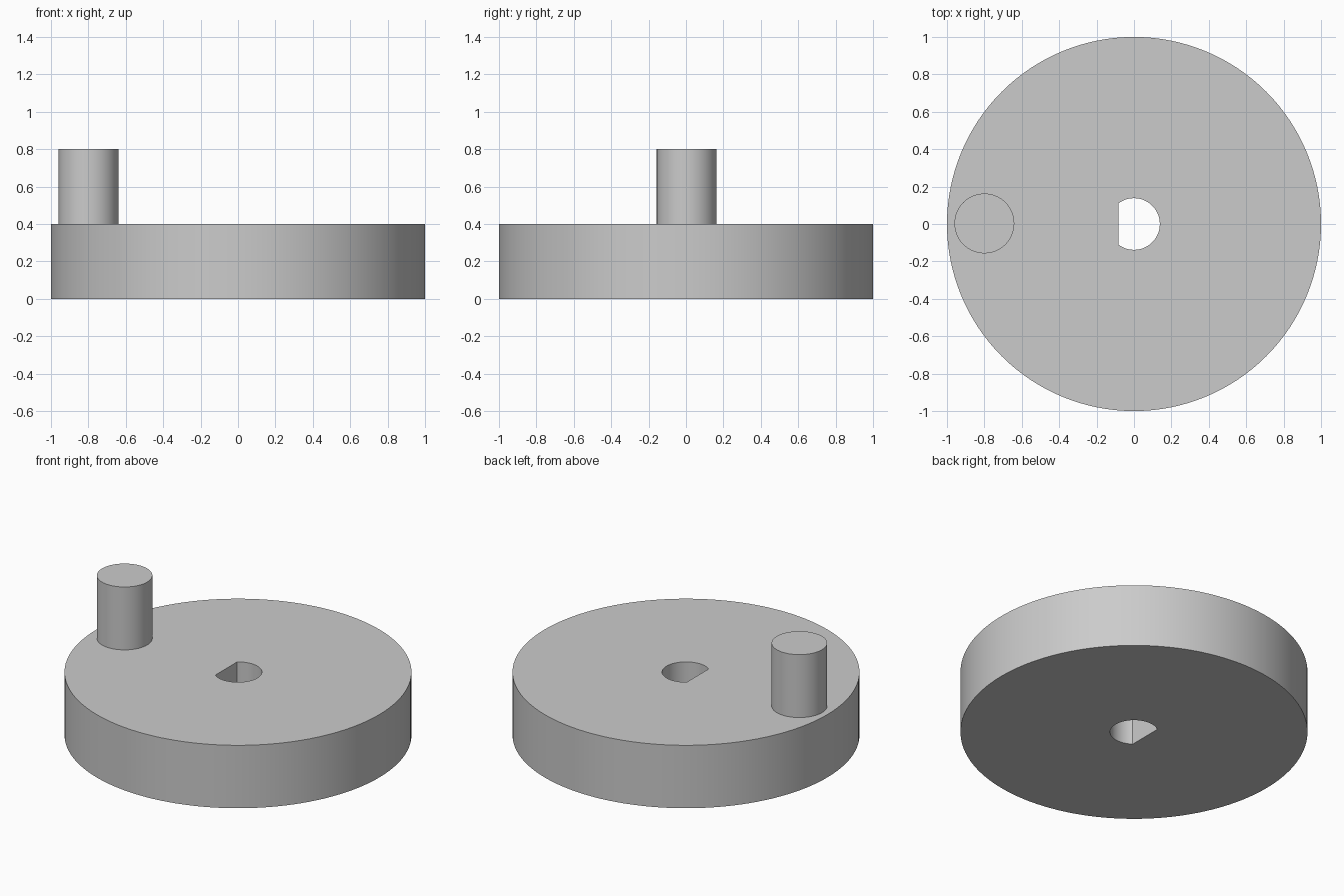
import bpy, bmesh
from math import acos, cos, sin, pi, radians

cube = bpy.data.objects.get("Cube")
if cube:
    bpy.data.objects.remove(cube, do_unlink=True)

# Single plain grey material
grey = bpy.data.materials.new("plain grey")
grey.use_nodes = True
colour = (0.6, 0.6, 0.6, 1)
grey.diffuse_color = colour
grey.node_tree.nodes["Principled BSDF"].inputs["Base Color"].default_value = colour


def arc(radius, start, end, steps, centre=(0, 0)):
    """Points along an arc, both ends included."""
    return [(centre[0] + radius * cos(start + (end - start) * i / steps),
             centre[1] + radius * sin(start + (end - start) * i / steps))
            for i in range(steps + 1)]


def circle(radius, steps, centre=(0, 0)):
    return arc(radius, 0, 2 * pi, steps, centre)[:-1]


def extruded(name, loops, bottom, top):
    """Fill the outline loops (outer edge, then holes) and extrude upwards."""
    bm = bmesh.new()
    edges = []
    for loop in loops:
        verts = [bm.verts.new((x, y, bottom)) for x, y in loop]
        edges += [bm.edges.new((v, verts[i - 1])) for i, v in enumerate(verts)]
    if len(loops) == 1:
        bm.faces.new(verts)
    else:
        bmesh.ops.triangle_fill(bm, edges=edges, use_beauty=True, normal=(0, 0, 1))
    result = bmesh.ops.extrude_face_region(bm, geom=bm.faces[:], use_keep_orig=True)
    moved = [g for g in result["geom"] if isinstance(g, bmesh.types.BMVert)]
    bmesh.ops.translate(bm, verts=moved, vec=(0, 0, top - bottom))
    bmesh.ops.recalc_face_normals(bm, faces=bm.faces[:])
    mesh = bpy.data.meshes.new(name)
    bm.to_mesh(mesh)
    bm.free()
    mesh.materials.append(grey)
    obj = bpy.data.objects.new(name, mesh)
    bpy.context.collection.objects.link(obj)
    bpy.ops.object.select_all(action='DESELECT')
    obj.select_set(True)
    bpy.context.view_layer.objects.active = obj
    bpy.ops.object.shade_smooth_by_angle(angle=radians(30))
    return obj


# Wheel disc with a D-shaped shaft hole, flat side towards -x
hole_radius, flat_x = 0.138, -0.083
corner = acos(flat_x / hole_radius)
shaft_hole = arc(hole_radius, -corner, corner, 48)
extruded("wheel_disc", [circle(1, 128), shaft_hole], 0, 0.4)

# Crank pin standing near the rim
extruded("crank_pin", [circle(0.16, 64, (-0.8, 0.003))], 0.4, 0.8)
